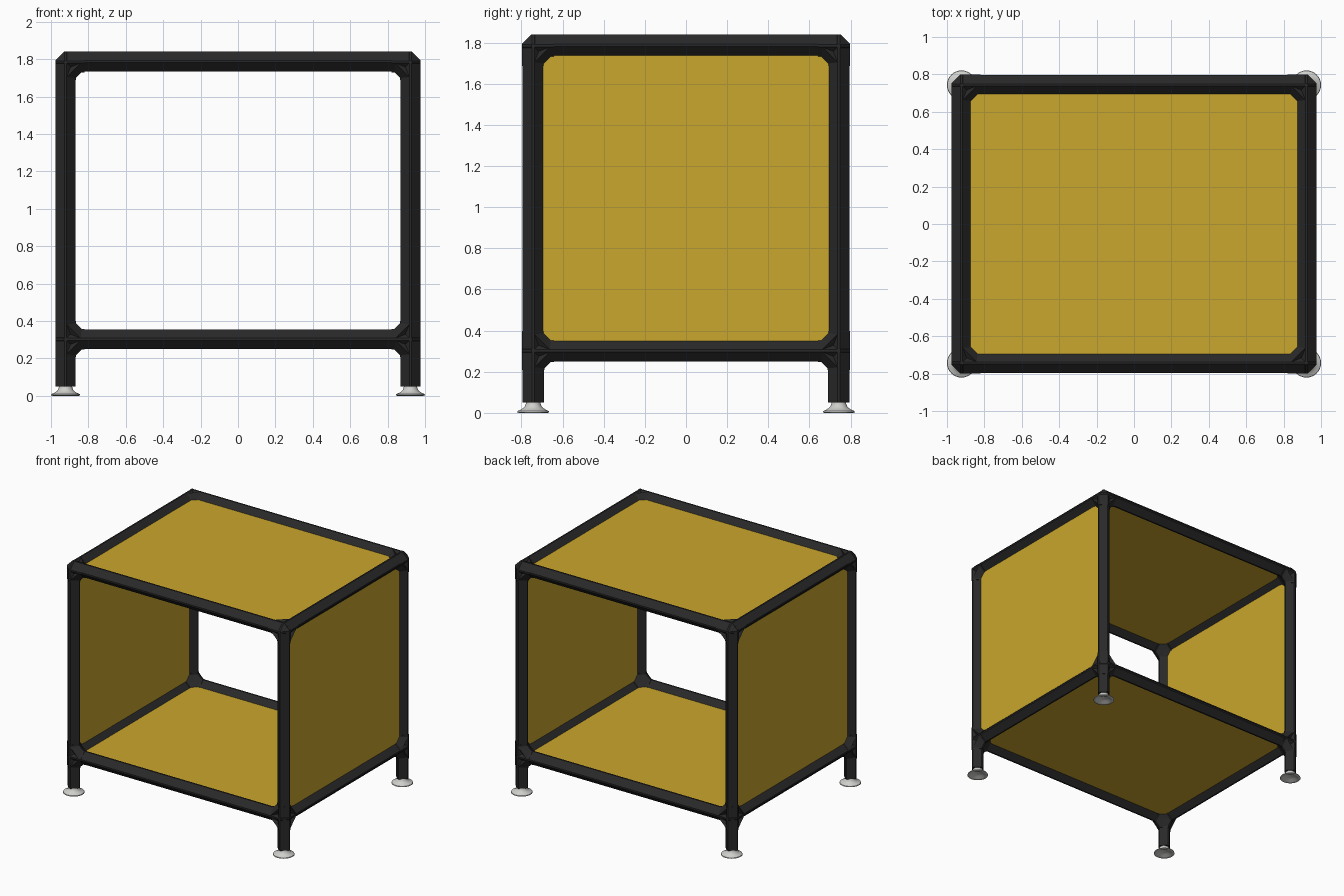
import bpy
import bmesh
import math
from itertools import combinations
from mathutils import Vector

old = bpy.data.objects.get("Cube")
if old:
    bpy.data.objects.remove(old, do_unlink=True)

# Frame centre lines and tube size
X, Y, LOW, HIGH = 0.922, 0.743, 0.302, 1.787
R, FLAT = 0.0525, 0.006
AXES = [Vector((1, 0, 0)), Vector((0, 1, 0)), Vector((0, 0, 1))]


def material(name, colour, roughness):
    m = bpy.data.materials.new(name)
    m.use_nodes = True
    m.diffuse_color = (*colour, 1)
    node = m.node_tree.nodes["Principled BSDF"]
    node.inputs["Base Color"].default_value = (*colour, 1)
    node.inputs["Roughness"].default_value = roughness
    return m


BLACK = material("black plastic", (0.022, 0.022, 0.022), 0.6)
YELLOW = material("mustard yellow", (0.59, 0.385, 0.026), 0.6)
GREY = material("light grey", (0.62, 0.62, 0.6), 0.5)


def finish(name, bm, mat):
    bmesh.ops.recalc_face_normals(bm, faces=bm.faces)
    mesh = bpy.data.meshes.new(name)
    bm.to_mesh(mesh)
    bm.free()
    mesh.materials.append(mat)
    ob = bpy.data.objects.new(name, mesh)
    bpy.context.collection.objects.link(ob)
    return ob


def add_hull(bm, points):
    part = bmesh.new()
    for p in points:
        part.verts.new(p)
    bmesh.ops.convex_hull(part, input=part.verts)
    bmesh.ops.dissolve_limit(part, angle_limit=0.01, verts=part.verts, edges=part.edges)
    mesh = bpy.data.meshes.new("part")
    part.to_mesh(mesh)
    part.free()
    bm.from_mesh(mesh)
    bpy.data.meshes.remove(mesh)


def ring(centre, axis, r):
    # Diamond section with blunted ridges
    u, v = [a for a in AXES if abs(a.dot(axis)) < 0.5]
    out = []
    for s in (-1, 1):
        for t in (-1, 1):
            out.append(centre + u * r * s + v * FLAT * t)
            out.append(centre + v * r * s + u * FLAT * t)
    return out


def tube(name, a, b):
    a, b = Vector(a), Vector(b)
    axis = (b - a).normalized()
    bm = bmesh.new()
    add_hull(bm, ring(a, axis, R) + ring(b, axis, R))
    return finish(name, bm, BLACK)


def connector(name, centre, arms):
    # Short sleeves, a core, and a gusset in each inner corner
    c, r = Vector(centre), R + 0.0025
    bm = bmesh.new()
    add_hull(bm, [p for a in AXES for s in (-1, 1) for p in ring(c + a * r * s, a, FLAT * 1.5)])
    for d, length in arms:
        add_hull(bm, ring(c, d, r) + ring(c + d * length, d, r))
    for (u, lu), (v, lv) in combinations(arms, 2):
        if abs(u.dot(v)) > 0.5:
            continue
        w = u.cross(v)
        pts = [c]
        for p, q in ((u, v), (v, u)):
            for s in (-1, 1):
                pts.append(c + p * 0.086 + w * r * s)
                pts.append(c + p * 0.086 + q * r + w * FLAT * s)
        add_hull(bm, pts)
    return finish(name, bm, BLACK)


def panel(name, centre, half):
    bm = bmesh.new()
    bmesh.ops.create_cube(bm, size=2)
    bmesh.ops.scale(bm, vec=half, verts=bm.verts)
    bmesh.ops.translate(bm, vec=centre, verts=bm.verts)
    return finish(name, bm, YELLOW)


def foot(name, x, y):
    # Lathed flared foot with a hollow underside
    profile = [(0, 0.02), (0.035, 0.015), (0.055, 0.004), (0.07, 0), (0.078, 0.003),
               (0.076, 0.009), (0.058, 0.017), (0.042, 0.029), (0.036, 0.045), (0.035, 0.06)]
    bm = bmesh.new()
    verts = [bm.verts.new((r, 0, z)) for r, z in profile]
    edges = [bm.edges.new(pair) for pair in zip(verts, verts[1:])]
    bmesh.ops.spin(bm, geom=verts + edges, cent=(0, 0, 0), axis=(0, 0, 1),
                   angle=math.tau, steps=32, use_duplicate=False)
    bmesh.ops.remove_doubles(bm, verts=bm.verts, dist=0.0002)
    bmesh.ops.translate(bm, vec=(x, y, 0), verts=bm.verts)
    ob = finish(name, bm, GREY)
    bpy.ops.object.select_all(action="DESELECT")
    ob.select_set(True)
    bpy.context.view_layer.objects.active = ob
    bpy.ops.object.shade_smooth_by_angle(angle=math.radians(40))


# Posts, corner connectors and feet
for sx, side in ((1, "left"), (-1, "right")):
    for sy, end in ((-1, "front"), (1, "back")):
        tag = f"{end}_{side}"
        x, y = sx * X, sy * Y
        tube(f"{tag}_post", (x, y, 0.05), (x, y, HIGH))
        inward = [(-sx * AXES[0], 0.1), (-sy * AXES[1], 0.1)]
        connector(f"{tag}_top_connector", (x, y, HIGH - 0.0025), inward + [(-AXES[2], 0.097)])
        connector(f"{tag}_bottom_connector", (x, y, LOW),
                  inward + [(AXES[2], 0.097), (-AXES[2], 0.094)])
        foot(f"{tag}_foot", x, y)

# Horizontal rails
for z, level in ((LOW, "bottom"), (HIGH, "top")):
    for s, end, side in ((-1, "front", "right"), (1, "back", "left")):
        tube(f"{level}_{end}_rail", (-X, s * Y, z), (X, s * Y, z))
        tube(f"{level}_{side}_rail", (s * X, -Y, z), (s * X, Y, z))

# Panels set into the frame
T = 0.01
MID = (LOW + HIGH) / 2
for z, level in ((LOW, "bottom"), (HIGH, "top")):
    panel(f"{level}_panel", (0, 0, z), (X - 0.02, Y - 0.02, T))
for s, side in ((-1, "right"), (1, "left")):
    panel(f"{side}_panel", (s * X, 0, MID), (T, Y - 0.02, MID - LOW - 0.02))
